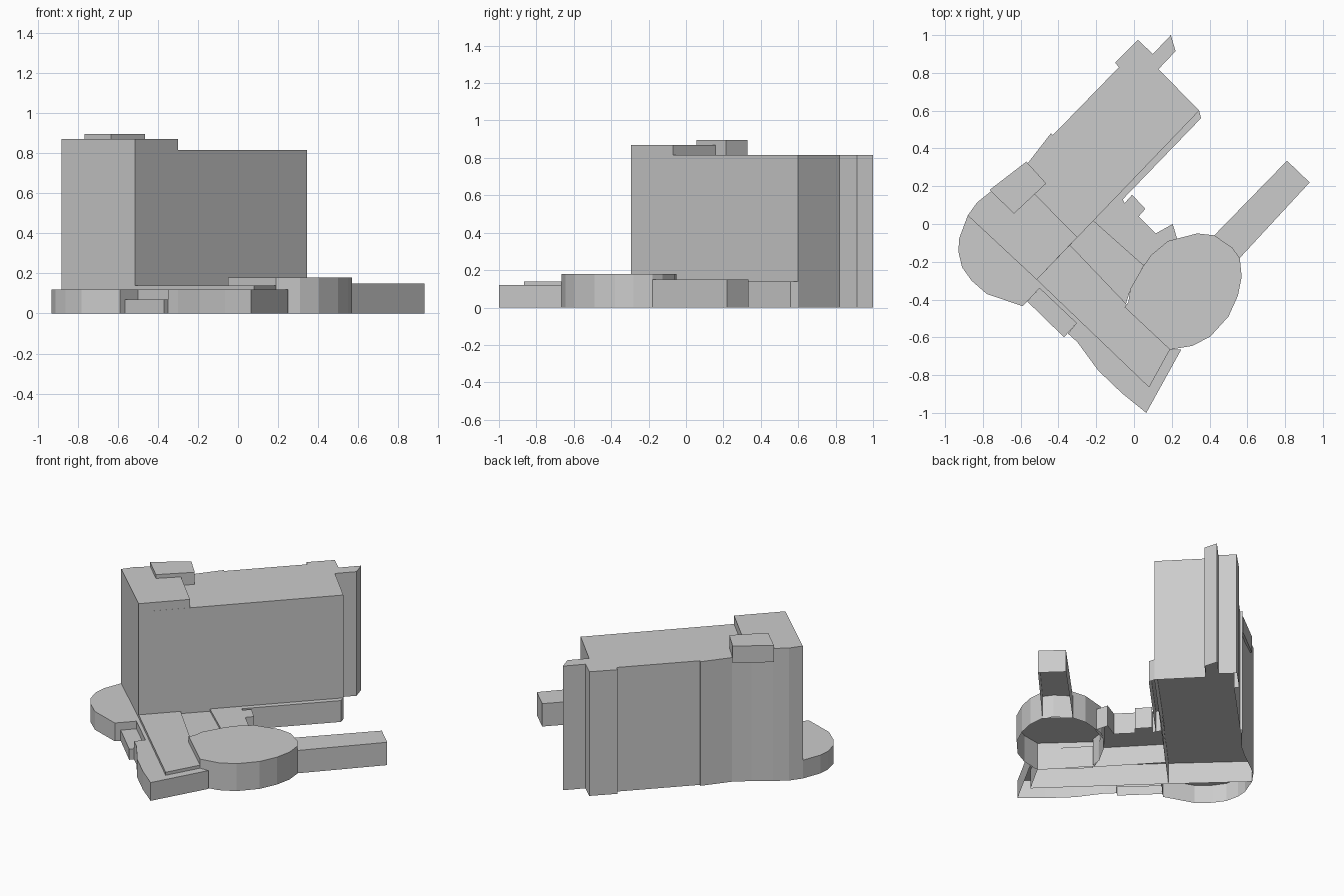
import bpy
import bmesh

cube = bpy.data.objects.get("Cube")
if cube:
    bpy.data.objects.remove(cube, do_unlink=True)

GREY = (0.6, 0.6, 0.6, 1.0)
concrete = bpy.data.materials.new("plain grey")
concrete.use_nodes = True
concrete.diffuse_color = GREY
concrete.node_tree.nodes["Principled BSDF"].inputs["Base Color"].default_value = GREY


def signed_area(outline):
    pairs = zip(outline, outline[1:] + outline[:1])
    return sum(a[0] * b[1] - b[0] * a[1] for a, b in pairs)


def block(name, outline, bottom, top, walls=True, floor=False):
    """Raise a footprint into walls and a flat roof, open below unless floored."""
    if signed_area(outline) < 0:
        outline = outline[::-1]
    bm = bmesh.new()
    upper = [bm.verts.new((x, y, top)) for x, y in outline]
    bm.faces.new(upper)
    if walls:
        lower = [bm.verts.new((x, y, bottom)) for x, y in outline]
        count = len(outline)
        for i in range(count):
            j = (i + 1) % count
            bm.faces.new((lower[i], lower[j], upper[j], upper[i]))
        if floor:
            bm.faces.new(lower[::-1])
    mesh = bpy.data.meshes.new(name)
    bm.to_mesh(mesh)
    bm.free()
    mesh.materials.append(concrete)
    obj = bpy.data.objects.new(name, mesh)
    bpy.context.collection.objects.link(obj)
    return obj


# Corners shared by neighbouring parts
west_corner = (-.88, .045)
south_corner = (-.515, -.295)
east_corner = (.345, .60)
terrace_tip = (.08, -.865)
terrace_end = (.19, -.665)
terrace_root = (-.34, -.11)
court_corner = (-.08, .165)
curved_wall = [(-.65, .25), (-.755, .175), (-.83, .115)]

# Main tower with stepped north end and rounded west side
tower_outline = [
    south_corner, east_corner, (.13, .82), (.22, .915), (.195, 1), (.10, .90),
    (.02, .975), (-.10, .855), (-.08, .83), (-.43, .47), (-.44, .48),
    (-.56, .325), *curved_wall, west_corner]
tower_height = .815
podium_height = .14
block("tower", tower_outline, 0, tower_height)
block("tower_floor", tower_outline, 0, podium_height, walls=False)

# Raised roof and rooftop plant room
block("raised_roof",
      [south_corner, (-.30, -.07), (-.64, .275), *curved_wall[1:], west_corner],
      tower_height, .87)
block("plant_room", [(-.57, .33), (-.465, .215), (-.635, .055), (-.765, .18)],
      .785, .895, floor=True)

# Low base: rounded apron at the west, wing running to the south
block("base", [
    west_corner, (-.925, -.075), (-.93, -.145), (-.91, -.23), (-.86, -.30),
    (-.78, -.37), (-.59, -.435), (-.50, -.34), (-.305, -.525), (-.35, -.58),
    (-.30, -.625), (-.19, -.775), (-.065, -.895), (.065, -1), (.25, -.665),
    terrace_end, terrace_tip, south_corner], 0, .12)
block("entrance_step", [(-.565, -.41), (-.50, -.34), (-.305, -.525), (-.37, -.60)],
      0, .07)

# Terrace between the tower and the drum
block("terrace", [south_corner, terrace_tip, terrace_end, terrace_root],
      0, podium_height)

# Annex with notched courtyard side, and its slightly higher roof
court_side = [
    court_corner, (-.06, .13), (-.05, .11), (-.01, .155), (.06, .08),
    (.025, .04), (.115, -.05), (.205, 0), (.23, -.085), (.12, -.14), (.05, -.22)]
block("annex", [terrace_root, *court_side, (-.02, -.35), (-.045, -.43)], 0, .125)
block("annex_roof", [(-.22, .02), *court_side], .125, podium_height)

# Narrow gallery along the tower's long side
block("gallery", [east_corner, (.355, .56), (-.06, .13), court_corner],
      0, podium_height)

# Round hall and the arm reaching out from it
arm_start, arm_end = (.425, -.06), (.56, -.18)
block("round_hall", [
    (-.05, -.44), (-.03, -.415), (-.02, -.345), (.045, -.23), (.09, -.165),
    (.18, -.09), (.335, -.05), arm_start, (.52, -.125), arm_end, (.57, -.28),
    (.55, -.38), (.50, -.49), (.405, -.595), (.31, -.645), terrace_end], 0, .18)
block("arm", [arm_start, (.81, .335), (.93, .22), arm_end], 0, .15)
